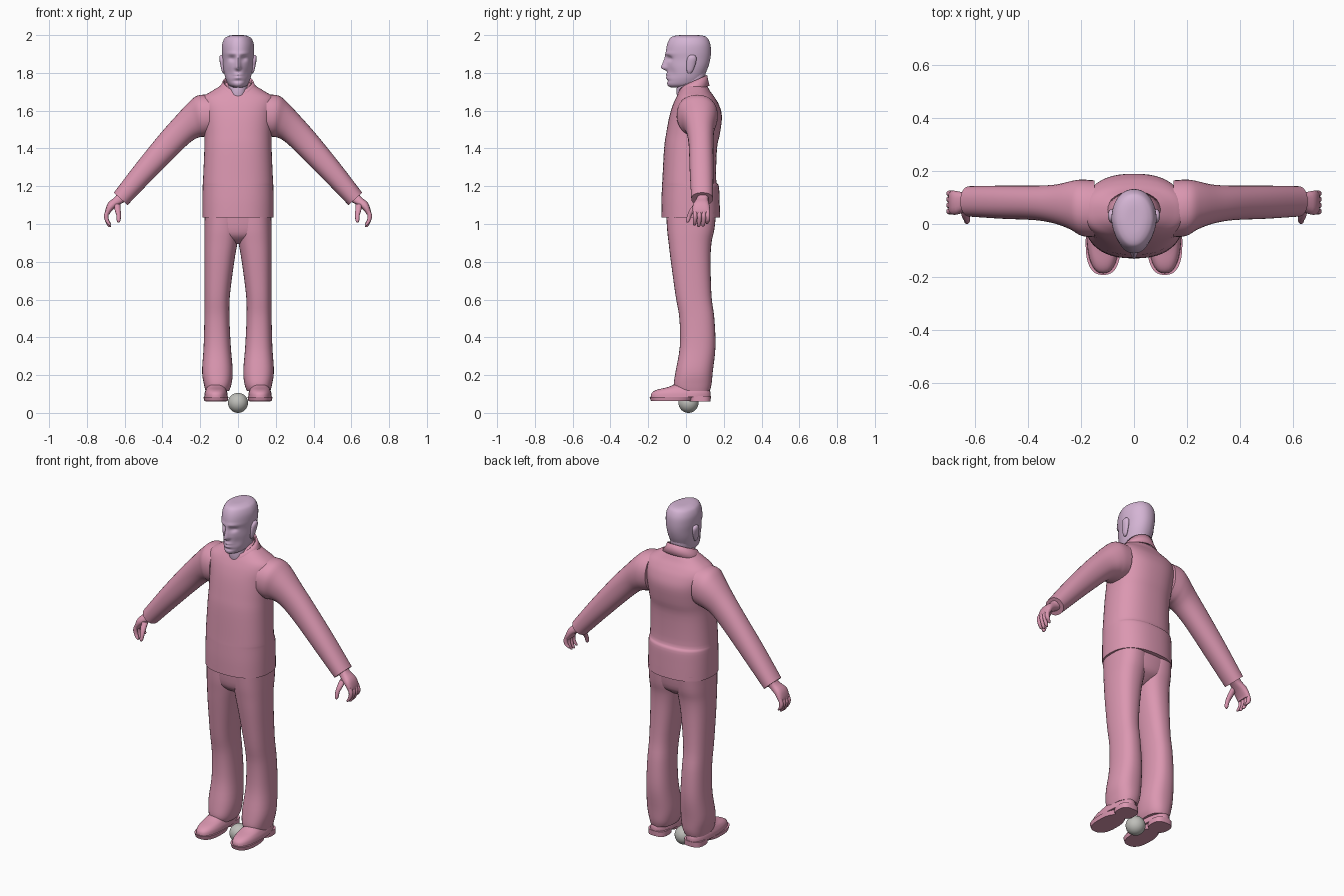
import bpy, bmesh, math
from math import sin, cos, pi, exp, radians


def material(name, rgb):
    m = bpy.data.materials.new(name)
    m.diffuse_color = (*rgb, 1)
    return m


PINK = material("rose pink", (0.71, 0.31, 0.44))
LILAC = material("pale lilac", (0.66, 0.46, 0.66))
GREY = material("warm grey", (0.52, 0.52, 0.49))


def finish(name, bm, mat, mirror=False, angle=45):
    bmesh.ops.recalc_face_normals(bm, faces=bm.faces)
    me = bpy.data.meshes.new(name)
    bm.to_mesh(me)
    bm.free()
    me.materials.append(mat)
    me.shade_smooth()
    me.set_sharp_from_angle(angle=radians(angle))
    ob = bpy.data.objects.new(name, me)
    bpy.context.collection.objects.link(ob)
    if mirror:
        mod = ob.modifiers.new("Mirror", "MIRROR")
        mod.use_mirror_merge = False
    return ob


def spline(rows, steps):
    """Smooth interpolation through a list of equal-length tuples."""
    out = []
    for i in range(len(rows) - 1):
        a, b = rows[max(i - 1, 0)], rows[i]
        c, d = rows[i + 1], rows[min(i + 2, len(rows) - 1)]
        for s in range(steps):
            t = s / steps
            out.append(tuple(
                0.5 * (2 * q + (r - p) * t + (2 * p - 5 * q + 4 * r - w) * t * t
                       + (3 * q - p - 3 * r + w) * t ** 3)
                for p, q, r, w in zip(a, b, c, d)))
    return out + [rows[-1]]


def loft(name, rings, mat, n=32, steps=4, power=2.2, mirror=False, shape=None, angle=45):
    """Skin rings (xa, za, xb, zb, y_front, y_back); a and b are the ring's side ends."""
    bm = bmesh.new()
    loops = []
    for xa, za, xb, zb, yf, yb in spline(rings, steps):
        loop = []
        for k in range(n):
            t = 2 * pi * k / n
            u = math.copysign(abs(sin(t)) ** (2 / power), sin(t))
            v = -math.copysign(abs(cos(t)) ** (2 / power), cos(t))
            co = [(xa + xb) / 2 + u * (xb - xa) / 2, (yf + yb) / 2 + v * (yb - yf) / 2,
                  (za + zb) / 2 + u * (zb - za) / 2]
            loop.append(bm.verts.new(shape(co, v) if shape else co))
        loops.append(loop)
    for a, b in zip(loops, loops[1:]):
        for k in range(n):
            bm.faces.new((a[k], a[(k + 1) % n], b[(k + 1) % n], b[k]))
    bm.faces.new(loops[0])
    bm.faces.new(loops[-1])
    return finish(name, bm, mat, mirror, angle)


def level(rows):
    """Centred horizontal rings from (z, half width, y_front, y_back)."""
    return [(-w, z, w, z, f, b) for z, w, f, b in rows]


def stack(rows):
    """Off-centre horizontal rings from (z, x_inner, x_outer, y_front, y_back)."""
    return [(i, z, o, z, f, b) for z, i, o, f, b in rows]


def digit(name, pts):
    """Finger from (x, y, z, radius) points."""
    loft(name, [(x - r, z, x + r, z, y - r, y + r) for x, y, z, r in pts],
         PINK, n=12, steps=3, power=2, mirror=True)


# Ball between the feet
bm = bmesh.new()
bmesh.ops.create_uvsphere(bm, u_segments=32, v_segments=16, radius=0.053)
bmesh.ops.translate(bm, vec=(0, 0.013, 0.053), verts=bm.verts)
finish("ball", bm, GREY)

# Shoes: soles, heels and uppers
loft("shoe_sole", stack([(.062, .055, .178, -.185, .03), (.085, .05, .183, -.193, .05)]),
     PINK, power=2.5, steps=1, mirror=True)
loft("shoe_heel", stack([(.06, .06, .172, .02, .13), (.09, .06, .172, .015, .132)]),
     PINK, power=2.8, steps=1, mirror=True)
loft("shoe_upper", stack([(.083, .054, .179, -.187, .13), (.105, .056, .177, -.182, .13),
                          (.122, .062, .171, -.155, .125), (.137, .068, .165, -.095, .12),
                          (.155, .075, .158, -.05, .115)]), PINK, power=2.4, mirror=True)

# Trousers
loft("trouser_leg", stack([
    (.115, .048, .172, -.055, .125), (.15, .035, .18, -.065, .135), (.22, .028, .19, -.055, .142),
    (.35, .038, .182, -.033, .156), (.5, .045, .178, -.035, .15), (.62, .043, .177, -.055, .135),
    (.8, .02, .178, -.08, .13), (.9, .003, .178, -.092, .135), (.97, -.006, .178, -.1, .15),
    (1.06, -.006, .176, -.105, .16)]), PINK, power=2.4, mirror=True)
loft("trouser_seat", level([(.895, .03, -.03, .07), (.92, .09, -.07, .11), (.96, .16, -.095, .145),
                            (1.06, .176, -.105, .16)]), PINK, power=2.5)

# Jacket body with a fuller lower back
loft("jacket_body", level([
    (1.035, .188, -.13, .18), (1.12, .188, -.13, .178), (1.2, .187, -.127, .174),
    (1.235, .185, -.125, .16), (1.4, .178, -.116, .164), (1.48, .178, -.105, .18),
    (1.57, .186, -.088, .19), (1.63, .197, -.07, .175), (1.67, .19, -.052, .152),
    (1.70, .145, -.035, .13), (1.73, .095, -.015, .112), (1.75, .06, .0, .09)]),
    PINK, n=48, power=2.4)

# Sleeves and cuffs
loft("sleeve", [
    (.15, 1.47, .15, 1.685, -.05, .165), (.18, 1.462, .215, 1.68, -.045, .168),
    (.208, 1.458, .262, 1.643, -.022, .163), (.25, 1.435, .33, 1.57, 0, .15),
    (.325, 1.365, .41, 1.48, .014, .145), (.462, 1.227, .538, 1.322, .02, .145),
    (.585, 1.10, .657, 1.166, .028, .143)], PINK, mirror=True)

# Hands
loft("palm", [
    (.595, 1.12, .64, 1.16, .06, .12), (.618, 1.108, .655, 1.14, .052, .118),
    (.65, 1.087, .688, 1.112, .036, .124), (.674, 1.062, .703, 1.07, .036, .127),
    (.68, 1.05, .7, 1.052, .04, .122)], PINK, n=20, steps=3, power=2.6, mirror=True)
for i, (y, tip) in enumerate([(.048, .992), (.071, .984), (.094, .986), (.115, 1.0)]):
    digit("finger_%d" % (i + 1), [(.688, y, 1.075, .011), (.698, y, 1.045, .012),
                                  (.694, y, 1.02, .011), (.683, y - .003, tip + .008, .009),
                                  (.678, y - .004, tip, .004)])
digit("thumb", [(.64, .058, 1.105, .017), (.637, .035, 1.075, .016), (.632, .018, 1.045, .012),
                (.632, .01, 1.018, .01), (.633, .008, 1.008, .004)])

# Neck
loft("neck", level([(1.66, .05, -.045, .09), (1.70, .054, -.05, .095), (1.75, .056, -.045, .1),
                    (1.81, .06, -.03, .105)]), LILAC)

# Stand collar, open at the front in a V
bm = bmesh.new()
N = 40
rows = []
for k in range(N + 1):
    a = 0.2 + (2 * pi - 0.4) * k / N
    c, s = cos(a), sin(a)
    dip = max(0, c) ** 4
    rows.append([bm.verts.new((x * s, .035 - y * c, z)) for x, y, z in (
        (.112 - .05 * dip, .09 + .02 * dip, 1.712 - .02 * c - .075 * dip),
        (.09, .083, 1.735 - .025 * c - .035 * dip),
        (.08, .077, 1.755 - .033 * c - .02 * dip))])
for p, q in zip(rows, rows[1:]):
    for j in range(2):
        bm.faces.new((p[j], q[j], q[j + 1], p[j + 1]))
collar = finish("collar", bm, PINK)
collar.modifiers.new("Thickness", "SOLIDIFY").thickness = 0.008


# Head with sculpted face
def face(co, v):
    x, y, z = co
    front = max(0.0, -v)
    x *= 1 - 0.16 * front
    if v < 0:
        g = lambda cx, cz, rx, rz: exp(-((abs(x) - cx) / rx) ** 2 - ((z - cz) / rz) ** 2)
        if z > 1.826:
            ridge = max(0, min(1, (1.905 - z) / .079))
        else:
            ridge = max(0, 1 - (1.826 - z) / .018)
        y -= .034 * ridge * exp(-(x / (.009 + .006 * ridge)) ** 2)   # nose
        y += .014 * g(.032, 1.876, .017, .013)                       # eye sockets
        y -= .006 * g(.03, 1.902, .03, .009)                         # brow
        y -= .007 * (g(0, 1.791, .022, .006) + g(0, 1.774, .02, .007))  # lips
        y += .005 * g(0, 1.757, .03, .006)                           # chin crease
        y += .006 * g(.045, 1.80, .016, .025)                        # cheeks
    return x, y, z


loft("head", level([
    (1.722, .022, -.075, .03), (1.728, .038, -.09, .055), (1.74, .052, -.099, .075),
    (1.765, .064, -.1, .088), (1.79, .071, -.1, .1), (1.83, .078, -.101, .117),
    (1.87, .081, -.102, .128), (1.91, .085, -.106, .132), (1.95, .084, -.1, .129),
    (1.98, .073, -.087, .117), (1.993, .056, -.07, .102), (1.999, .035, -.04, .075),
    (2.0, .01, 0, .035)]), LILAC, n=72, steps=6, power=2.15, shape=face, angle=60)

# Ears
loft("ear", stack([(1.797, .07, .078, .01, .025), (1.81, .07, .086, .004, .036),
                   (1.845, .07, .094, .002, .05), (1.875, .07, .099, .006, .056),
                   (1.89, .074, .096, .016, .05), (1.895, .078, .09, .026, .042)]),
     LILAC, n=20, steps=3, power=2, mirror=True)
